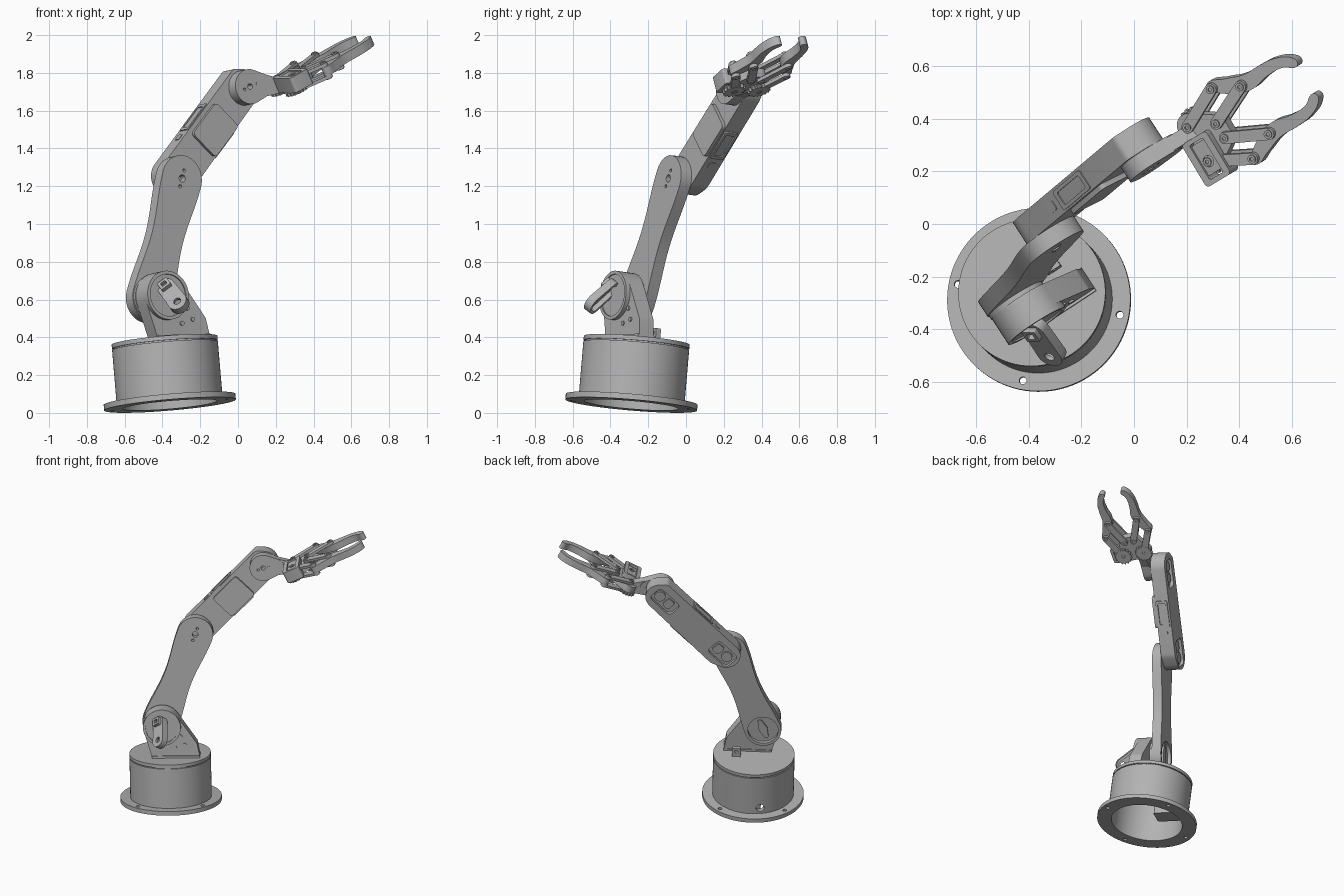
import bpy, math
from mathutils import Matrix, Vector
from mathutils.geometry import convex_hull_2d

cube = bpy.data.objects.get("Cube")
if cube:
    bpy.data.objects.remove(cube, do_unlink=True)

grey = bpy.data.materials.new("plain grey")
grey.use_nodes = True
GREY = (0.45, 0.45, 0.45, 1)
grey.diffuse_color = GREY
grey.node_tree.nodes["Principled BSDF"].inputs["Base Color"].default_value = GREY
parts = []


def frame(origin, x, y):
    """Matrix whose x and y axes span the drawing plane; z is the depth."""
    x = Vector(x).normalized()
    z = x.cross(Vector(y)).normalized()
    m = Matrix((x, z.cross(x), z)).transposed().to_4x4()
    m.translation = Vector(origin)
    return m


def circle(x, y, r, n=40):
    return [(x + r * math.cos(i * math.tau / n), y + r * math.sin(i * math.tau / n)) for i in range(n)]


def hull(*discs):
    pts = [p for d in discs for p in circle(*d)]
    return [pts[i] for i in convex_hull_2d(pts)]


def rounded_box(x0, x1, y0, y1, r=0.015):
    return hull(*[(x, y, r, 16) for x in (x0 + r, x1 - r) for y in (y0 + r, y1 - r)])


def waisted(length, r0, r1, dip, n=14):
    """Link outline along x with round ends and a narrowed middle."""
    side = [(length * i / n, r0 + (r1 - r0) * i / n - dip * math.sin(math.pi * i / n) ** 2) for i in range(n + 1)]
    arc = [math.pi * (0.5 - i / n) for i in range(1, n)]
    end = [(length + r1 * math.cos(a), r1 * math.sin(a)) for a in arc]
    start = [(-r0 * math.cos(a), -r0 * math.sin(a)) for a in arc]
    return side + end + [(x, -y) for x, y in reversed(side)] + start


def gear(x, y, r, teeth=16):
    pts = []
    for i in range(teeth * 4):
        a = i * math.tau / (teeth * 4)
        k = r if i % 4 < 2 else r * 0.85
        pts.append((x + k * math.cos(a), y + k * math.sin(a)))
    return pts


def plate(name, m, outline, d0, d1, holes=(), smooth=False):
    """Extrude an outline with holes from depth d0 to d1 in frame m."""
    cu = bpy.data.curves.new(name, 'CURVE')
    cu.dimensions, cu.fill_mode = '2D', 'BOTH'
    cu.extrude = (d1 - d0) / 2
    cu.resolution_u = 6
    for k, loop in enumerate([outline, *holes]):
        if smooth and k == 0:
            sp = cu.splines.new('BEZIER')
            sp.bezier_points.add(len(loop) - 1)
            for bp, p in zip(sp.bezier_points, loop):
                bp.co = (*p, 0)
                bp.handle_left_type = bp.handle_right_type = 'AUTO'
        else:
            sp = cu.splines.new('POLY')
            sp.points.add(len(loop) - 1)
            for pt, p in zip(sp.points, loop):
                pt.co = (*p, 0, 1)
        sp.use_cyclic_u = True
    tmp = bpy.data.objects.new(name + "_outline", cu)
    bpy.context.collection.objects.link(tmp)
    dg = bpy.context.evaluated_depsgraph_get()
    me = bpy.data.meshes.new_from_object(tmp.evaluated_get(dg))
    bpy.data.objects.remove(tmp, do_unlink=True)
    me.materials.clear()
    me.materials.append(grey)
    ob = bpy.data.objects.new(name, me)
    ob.matrix_world = m @ Matrix.Translation((0, 0, (d0 + d1) / 2))
    bpy.context.collection.objects.link(ob)
    parts.append(ob)
    return ob


# Leaning base frame: forward, up and right directions of the whole arm
UP = Vector((-0.085, 0.085, 1)).normalized()
YAW = math.radians(33)
FWD = Vector((math.cos(YAW), math.sin(YAW), 0))
FWD = (FWD - UP * FWD.dot(UP)).normalized()
ORIGIN = (-0.36, -0.29, 0.042)
BASE = frame(ORIGIN, FWD, UP.cross(FWD))
ARM = frame(ORIGIN, FWD, UP)

# Base: flange, hollow drum, groove and turntable
screw_spots = [math.radians(46 + 90 * i) for i in range(4)]
plate("base_flange", BASE, circle(0, 0, 0.35, 96), 0, 0.03,
      [circle(0, 0, 0.25, 72)] + [circle(0.315 * math.cos(a), 0.315 * math.sin(a), 0.014, 16) for a in screw_spots])
drum = plate("base_drum", BASE, circle(0, 0, 0.281, 96), 0.03, 0.315, [circle(0, 0, 0.25, 72)])
plate("turntable_groove", BASE, circle(0, 0, 0.272, 72), 0.29, 0.325)
plate("turntable", BASE, circle(0, 0, 0.281, 96), 0.322, 0.345)
plate("base_motor", BASE, rounded_box(-0.06, 0.06, 0.06, 0.24), 0.04, 0.29)

# Cable hole through the back of the drum
bpy.ops.mesh.primitive_cylinder_add(vertices=24, radius=0.028, depth=0.2)
cutter = bpy.context.object
cutter.hide_render = True
cutter.matrix_world = BASE @ Matrix.Rotation(math.radians(102), 4, 'Z') @ Matrix.Translation((0.27, 0, 0.075)) @ Matrix.Rotation(math.pi / 2, 4, 'Y')
cut = drum.modifiers.new("cable_hole", 'BOOLEAN')
cut.operation, cut.object = 'DIFFERENCE', cutter
dg = bpy.context.evaluated_depsgraph_get()
cut_mesh = bpy.data.meshes.new_from_object(drum.evaluated_get(dg))
drum.modifiers.clear()
drum.data = cut_mesh
bpy.data.objects.remove(cutter, do_unlink=True)

# Shoulder bracket with its hub ring, bolts and cable post
SX, SZ, BX = -0.06, 0.57, -0.047
bracket = hull((BX, SZ, 0.13), (-0.11, 0.35, 0.01), (0.09, 0.5, 0.035), (0.155, 0.43, 0.04), (0.2, 0.35, 0.01))
plate("shoulder_bracket", ARM, bracket, 0.03, 0.12)
plate("shoulder_ring", ARM, circle(BX, SZ, 0.13, 64), 0.12, 0.145, [circle(BX, SZ, 0.112, 48)])
plate("shoulder_cap", ARM, circle(BX, SZ, 0.112, 48), 0.12, 0.138)
for i, (x, z) in enumerate([(0.08, 0.5), (0.11, 0.44), (0.04, 0.42)]):
    plate(f"bracket_bolt_{i}", ARM, circle(x, z, 0.012, 16), 0.12, 0.127)
plate("bracket_foot", ARM, rounded_box(-0.12, 0.21, 0.34, 0.36, 0.005), 0.025, 0.13)
plate("cable_post", ARM, rounded_box(0.09, 0.15, 0.34, 0.41, 0.01), -0.05, -0.02, [circle(0.12, 0.385, 0.012, 16)])

# Lever leaning out of the shoulder: pierced face over a slotted back
LEVER = ARM @ frame((BX - 0.01, 0.605, 0.155), (0, -0.68, 0.73), (0.7, 0.52, 0.49))
lever_shape = hull((0, 0, 0.048), (0.135, 0, 0.052))
plate("lever_face", LEVER, lever_shape, 0.005, 0.022, [circle(0.135, 0, 0.02, 20)])
plate("lever_back", LEVER, lever_shape, -0.022, 0.005, [hull((0.01, 0, 0.032), (0.135, 0, 0.036))])
plate("lever_block", LEVER, rounded_box(-0.03, 0.025, -0.03, 0.03, 0.006), 0.02, 0.045, [rounded_box(-0.015, 0.01, -0.015, 0.015, 0.004)])

# Upper arm: waisted link, hollow hub on its left side
EX, EZ, LINK = 0.19, 1.2, 0.68
UPPER = ARM @ frame((SX, SZ, 0), (EX - SX, EZ - SZ, 0), (SZ - EZ, EX - SX, 0))
upper_shape = waisted(LINK, 0.126, 0.124, 0.026)
elbow_holes = [circle(LINK + dx, 0, r, 16) for dx, r in ((-0.045, 0.009), (0, 0.02), (0.045, 0.009))]
plate("upper_arm", UPPER, upper_shape, -0.03, 0.012, elbow_holes)
plate("upper_arm_left_skin", UPPER, upper_shape, -0.055, -0.03, [circle(0, 0, 0.105)])
plate("shoulder_hub", UPPER, circle(0, 0, 0.12, 48), 0.012, 0.03)
plate("shoulder_horn", UPPER, hull((-0.06, 0, 0.016), (0, 0, 0.03), (0.06, 0, 0.016)), -0.042, -0.03)

# Forearm: body, recessed left skin, horns, motor cover and edge frames
FORE = ARM @ frame((EX, EZ, 0), (1, 1, 0), (-1, 1, 0))
fore_shape = hull((0.03, 0.01, 0.098), (0.08, -0.01, 0.1), (LINK, 0, 0.1), (0.7, 0.075, 0.035))
plate("forearm", FORE, fore_shape, -0.135, -0.055)
wells = [rounded_box(-0.04, 0.15, -0.06, 0.06, 0.03), rounded_box(0.53, 0.73, -0.055, 0.055, 0.03)]
plate("forearm_left_skin", FORE, fore_shape, -0.158, -0.135, wells)
for name, x, side in (("elbow", 0.015, 1), ("wrist", LINK, -1)):
    plate(name + "_horn", FORE, circle(x, 0, 0.038), -0.15, -0.135)
    plate(name + "_motor", FORE, rounded_box(x - 0.03 + side * 0.085, x + 0.03 + side * 0.085, -0.035, 0.035), -0.148, -0.135)
plate("forearm_cover", FORE, rounded_box(0.26, 0.49, -0.1, 0.085, 0.02), -0.055, -0.035)
for name, side in (("top", 1), ("bottom", -1)):
    EDGE = FORE @ frame((0, side * 0.1, -0.105), (1, 0, 0), (0, 0, -side))
    plate(f"forearm_{name}_frame", EDGE, rounded_box(0.27, 0.46, -0.042, 0.042, 0.01), -0.02, 0.014,
          [rounded_box(0.29, 0.44, -0.028, 0.028, 0.008)])
    plate(f"forearm_{name}_clip", EDGE, rounded_box(0.2, 0.24, -0.02, 0.02, 0.008), -0.02, 0.012)

# Wrist link
WX, WZ = 0.67, 1.68
wrist_holes = [circle(WX + dx, WZ + dx * 0.4, r, 16) for dx, r in ((-0.035, 0.008), (0, 0.015), (0.035, 0.008))]
wrist_shape = hull((WX, WZ, 0.093), (0.75, WZ + 0.005, 0.062))
plate("wrist_disc", ARM, wrist_shape, -0.055, 0.01, wrist_holes)
plate("wrist_link", ARM, hull((0.75, WZ + 0.005, 0.062), (0.89, WZ, 0.032)), -0.05, 0.006)

# Gripper frame, pitched upward
GYAW, PITCH = math.radians(31), math.radians(26)
reach = (math.cos(PITCH) * math.cos(GYAW), math.cos(PITCH) * math.sin(GYAW), math.sin(PITCH))
GRIP = frame((0.279, 0.325, 1.752), reach, (-math.sin(GYAW), math.cos(GYAW), 0))

# Gripper palm and motor housing
plate("gripper_palm", GRIP, hull((-0.028, 0.076, 0.05), (-0.028, -0.076, 0.05), (0.084, 0.032, 0.03), (0.084, -0.032, 0.03)),
      -0.025, 0.024)
plate("gripper_motor_housing", GRIP, rounded_box(-0.08, 0.04, -0.16, 0.03), -0.025, 0.06,
      [rounded_box(-0.052, 0.014, -0.14, 0.012, 0.008)])
plate("gripper_motor", GRIP, rounded_box(-0.05, 0.012, -0.125, 0.005, 0.005), -0.022, 0.052, [circle(-0.02, -0.076, 0.022, 24)])

# Gripper sides: finger, links, bolts and gear, mirrored
finger_points = [(0.118, 0.155), (0.13, 0.18), (0.2, 0.163), (0.28, 0.138), (0.36, 0.137), (0.43, 0.13), (0.495, 0.098),
                 (0.506, 0.075), (0.494, 0.06), (0.44, 0.084), (0.36, 0.086), (0.29, 0.073), (0.235, 0.082), (0.15, 0.128)]
for side, s in (("left", 1), ("right", -1)):
    plate(side + "_finger", GRIP, [(x, s * y) for x, y in finger_points], -0.025, 0.025, smooth=True)
    pairs = {"outer": ((-0.028, 0.076), (0.139, 0.154)), "inner": ((0.084, 0.032), (0.252, 0.105))}
    for which, pair in pairs.items():
        (x0, y0), (x1, y1) = [(x, s * y) for x, y in pair]
        for level, d in (("upper", 0.025), ("lower", -0.043)):
            plate(f"{side}_{which}_{level}_link", GRIP, hull((x0, y0, 0.023), (x1, y1, 0.023)), d, d + 0.018)
        for end, x, y in (("base", x0, y0), ("finger", x1, y1)):
            plate(f"{side}_{which}_{end}_bolt", GRIP, circle(x, y, 0.016, 24), -0.048, 0.05, [circle(x, y, 0.008, 6)])
    plate(side + "_gear", GRIP, gear(-0.028, s * 0.076, 0.062), -0.045, -0.025)

# Smooth the round sides, keep the edges sharp
bpy.ops.object.select_all(action='DESELECT')
for ob in parts:
    ob.select_set(True)
bpy.context.view_layer.objects.active = parts[0]
bpy.ops.object.shade_smooth_by_angle(angle=math.radians(30))
